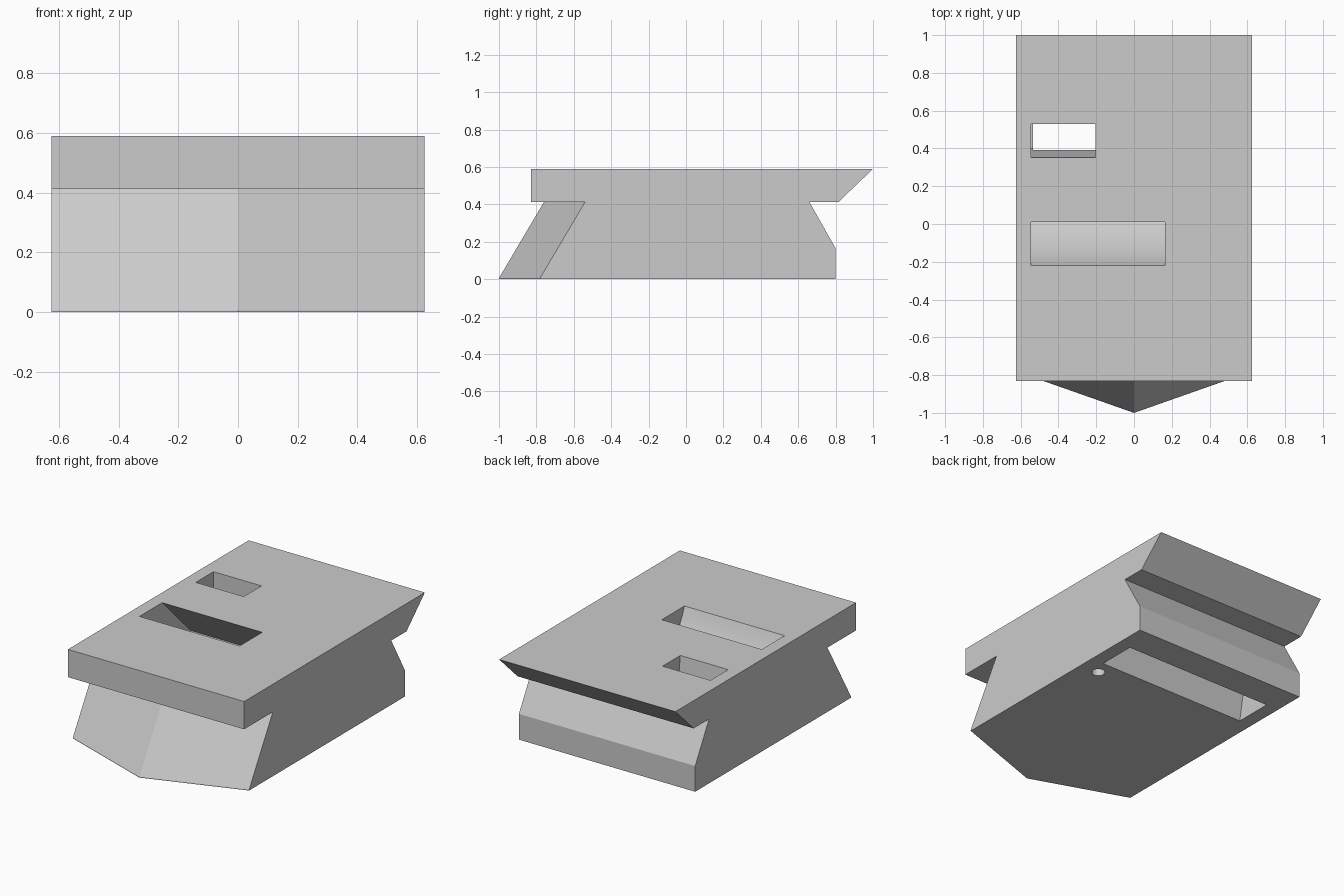
import bpy
import bmesh
import math

cube = bpy.data.objects.get("Cube")
if cube:
    bpy.data.objects.remove(cube, do_unlink=True)

HALF_WIDTH = 0.625

grey = bpy.data.materials.new("plain_grey")
grey.use_nodes = True
grey.diffuse_color = (0.6, 0.6, 0.6, 1)
grey.node_tree.nodes["Principled BSDF"].inputs["Base Color"].default_value = (0.6, 0.6, 0.6, 1)


def loft(name, sections):
    """Join matching closed sections into a solid with capped ends."""
    bm = bmesh.new()
    rings = [[bm.verts.new(p) for p in section] for section in sections]
    for a, b in zip(rings, rings[1:]):
        for i in range(len(a)):
            j = (i + 1) % len(a)
            bm.faces.new((a[i], a[j], b[j], b[i]))
    bm.faces.new(rings[0])
    bm.faces.new(rings[-1])
    bmesh.ops.recalc_face_normals(bm, faces=bm.faces)
    mesh = bpy.data.meshes.new(name)
    bm.to_mesh(mesh)
    bm.free()
    obj = bpy.data.objects.new(name, mesh)
    bpy.context.collection.objects.link(obj)
    mesh.materials.append(grey)
    return obj


def bar(name, x_range, profile):
    """Extrude a (y, z) profile along x."""
    return loft(name, [[(x, y, z) for y, z in profile] for x in x_range])


# Block: overhanging top plate, undercut back, leaning wedge front
prow = [(-1, 0), (-1, 0.006), (-0.76, 0.412)]
rest = [(-0.83, 0.412), (-0.83, 0.59), (1, 0.59), (0.815, 0.412),
        (0.66, 0.412), (0.80, 0.165), (0.80, 0)]
sections = []
for x in (-HALF_WIDTH, 0, HALF_WIDTH):
    setback = 0.22 * abs(x) / HALF_WIDTH
    sections.append([(x, y + setback, z) for y, z in prow] + [(x, y, z) for y, z in rest])
body = loft("body", sections)

# Curved chute: steep at the mouth, flattening toward the inside
steps = 10
floor = []
for i in range(steps + 1):
    t = math.radians(18 + 62 * i / steps)
    floor.append((0.36 - 0.61 * math.cos(t), 0.77 - 0.58 * math.sin(t)))
floor[0] = (-0.22, 0.59)
chute_profile = [(-0.265, 0.68)] + floor + [(0.30, 0.30), (-0.08, 0.68)]

# Cutters
cutters = [
    bar("chute_cutter", (-0.545, 0.165), chute_profile),
    bar("window_cutter", (-0.545, -0.205),
        [(0.343, 0.66), (0.40, 0.15), (0.53, 0.15), (0.53, 0.66)]),
    bar("underside_slot_cutter", (-0.535, 0.535),
        [(0.343, -0.04), (0.39, 0.22), (0.60, 0.22), (0.60, -0.04)]),
]
ring = [2 * math.pi * i / 32 for i in range(32)]
cutters.append(loft("round_hole_cutter", [
    [(0.49 + 0.04 * math.cos(a), 0.25 + 0.04 * math.sin(a), z) for a in ring]
    for z in (-0.05, 0.10)]))

for cutter in cutters:
    cutter.hide_render = True
    cut = body.modifiers.new(cutter.name, 'BOOLEAN')
    cut.operation = 'DIFFERENCE'
    cut.solver = 'EXACT'
    cut.object = cutter

# Apply the cuts and remove the cutters
bpy.context.view_layer.update()
evaluated = body.evaluated_get(bpy.context.evaluated_depsgraph_get())
finished = bpy.data.meshes.new_from_object(evaluated)
body.modifiers.clear()
body.data = finished
for cutter in cutters:
    bpy.data.objects.remove(cutter, do_unlink=True)

bpy.ops.object.select_all(action='DESELECT')
body.select_set(True)
bpy.context.view_layer.objects.active = body
bpy.ops.object.shade_smooth_by_angle(angle=math.radians(20))
